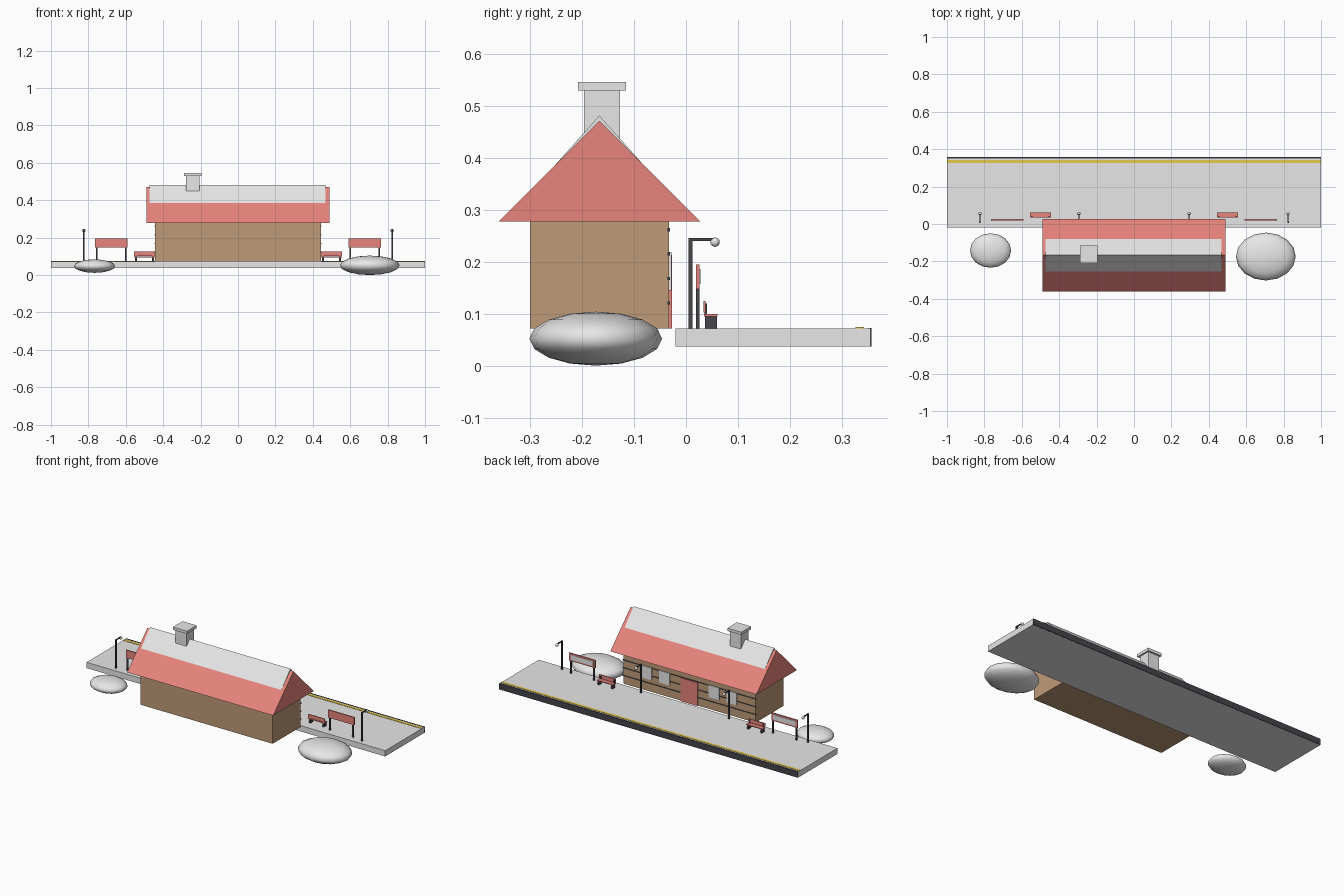
import bpy
import bmesh
from mathutils import Matrix

default = bpy.data.objects.get("Cube")
if default:
    bpy.data.objects.remove(default, do_unlink=True)


def material(name, rgb):
    m = bpy.data.materials.new(name)
    m.use_nodes = True
    m.diffuse_color = (*rgb, 1)
    m.node_tree.nodes["Principled BSDF"].inputs["Base Color"].default_value = (*rgb, 1)
    return m


PALE = material("pale_grey", (0.8, 0.8, 0.8))
RED = material("soft_red", (0.8, 0.23, 0.2))
BROWN = material("wood_brown", (0.52, 0.33, 0.19))
DARK = material("dark_metal", (0.06, 0.06, 0.07))
YELLOW = material("warning_yellow", (0.8, 0.6, 0.07))


def finish(name, bm, mat):
    bmesh.ops.recalc_face_normals(bm, faces=bm.faces)
    mesh = bpy.data.meshes.new(name)
    bm.to_mesh(mesh)
    bm.free()
    mesh.materials.append(mat)
    obj = bpy.data.objects.new(name, mesh)
    bpy.context.collection.objects.link(obj)
    return obj


def box(name, xs, ys, zs, mat):
    """Box spanning the given (min, max) ranges."""
    bm = bmesh.new()
    spans = (xs, ys, zs)
    centre = [(a + b) / 2 for a, b in spans]
    size = [b - a for a, b in spans]
    bmesh.ops.create_cube(bm, size=1, matrix=Matrix.LocRotScale(centre, None, size))
    return finish(name, bm, mat)


def prism(name, xs, y, half, base, apex, mat):
    """Triangular roof prism running along x."""
    bm = bmesh.new()
    ends = [[bm.verts.new(p) for p in ((x, y - half, base), (x, y + half, base), (x, y, apex))]
            for x in xs]
    for end in ends:
        bm.faces.new(end)
    for i in range(3):
        j = (i + 1) % 3
        bm.faces.new((ends[0][i], ends[0][j], ends[1][j], ends[1][i]))
    return finish(name, bm, mat)


def ellipsoid(name, centre, radii, mat, segments=16, rings=8):
    bm = bmesh.new()
    bmesh.ops.create_uvsphere(bm, u_segments=segments, v_segments=rings, radius=1,
                              matrix=Matrix.LocRotScale(centre, None, radii))
    for f in bm.faces:
        f.smooth = True
    return finish(name, bm, mat)


def around(c, half):
    return (c - half, c + half)


DECK = 0.072

# Platform with warning stripe and dark track-side edge
box("platform", (-1, 1), (-0.02, 0.355), (0.037, DECK), PALE)
box("platform_edge", (-1, 1), (0.351, 0.358), (0.037, DECK + 0.001), DARK)
box("warning_stripe", (-1, 1), (0.327, 0.343), (DECK - 0.002, DECK + 0.002), YELLOW)

# Station house
box("house_walls", (-0.443, 0.443), (-0.301, -0.033), (DECK, 0.28), BROWN)
prism("roof", (-0.49, 0.488), -0.167, 0.194, 0.278, 0.472, RED)
prism("roof_snow", (-0.472, 0.468), -0.167, 0.086, 0.386, 0.482, PALE)
box("chimney", (-0.279, -0.206), (-0.197, -0.127), (0.4, 0.531), PALE)
box("chimney_cap", (-0.29, -0.196), (-0.208, -0.116), (0.53, 0.547), PALE)

# Dark seams between the wall boards on the platform side
for i in range(1, 5):
    z = 0.074 + 0.047 * i
    box(f"board_seam_{i}", (-0.447, 0.447), (-0.036, -0.031), around(z, 0.003), DARK)

# Door and windows
box("door", (-0.057, 0.057), (-0.036, -0.027), (DECK, 0.213), RED)
for i, x in enumerate((-0.285, -0.165, 0.165, 0.285)):
    box(f"window_{i + 1}", around(x, 0.035), (-0.034, -0.028), (0.145, 0.219), PALE)

# Street lamps
for i, x in enumerate((-0.824, -0.295, 0.295, 0.824)):
    n = i + 1
    box(f"lamp_post_{n}", around(x, 0.004), (0.005, 0.013), (DECK, 0.246), DARK)
    box(f"lamp_arm_{n}", around(x, 0.003), (0.005, 0.056), (0.24, 0.246), DARK)
    ellipsoid(f"lamp_globe_{n}", (x, 0.056, 0.238), (0.009,) * 3, PALE, 12, 8)

for side, s in (("right", -1), ("left", 1)):
    # Notice board on two posts, pale panel facing the track
    x = 0.677 * s
    box(f"sign_board_{side}", around(x, 0.087), (0.019, 0.026), (0.148, 0.195), RED)
    box(f"sign_panel_{side}", around(x, 0.075), (0.024, 0.0275), (0.157, 0.186), PALE)
    for k in (-1, 1):
        box(f"sign_post_{side}_{k}", around(x + 0.078 * k, 0.004), (0.0195, 0.0265),
            (DECK, 0.15), DARK)

    # Bench
    x = 0.5 * s
    box(f"bench_seat_{side}", around(x, 0.055), (0.035, 0.061), (0.095, 0.1), RED)
    box(f"bench_back_{side}", around(x, 0.055), (0.034, 0.038), (0.102, 0.125), RED)
    for k in (-1, 1):
        leg = around(x + 0.045 * k, 0.005)
        box(f"bench_leg_{side}_{k}", leg, (0.037, 0.06), (DECK, 0.096), DARK)
        box(f"bench_bracket_{side}_{k}", leg, (0.036, 0.04), (0.095, 0.12), DARK)

# Snow piles beside the platform
ellipsoid("snow_pile_left", (0.705, -0.174, 0.052), (0.16, 0.128, 0.052), PALE)
ellipsoid("snow_pile_right", (-0.767, -0.142, 0.048), (0.11, 0.092, 0.036), PALE)
